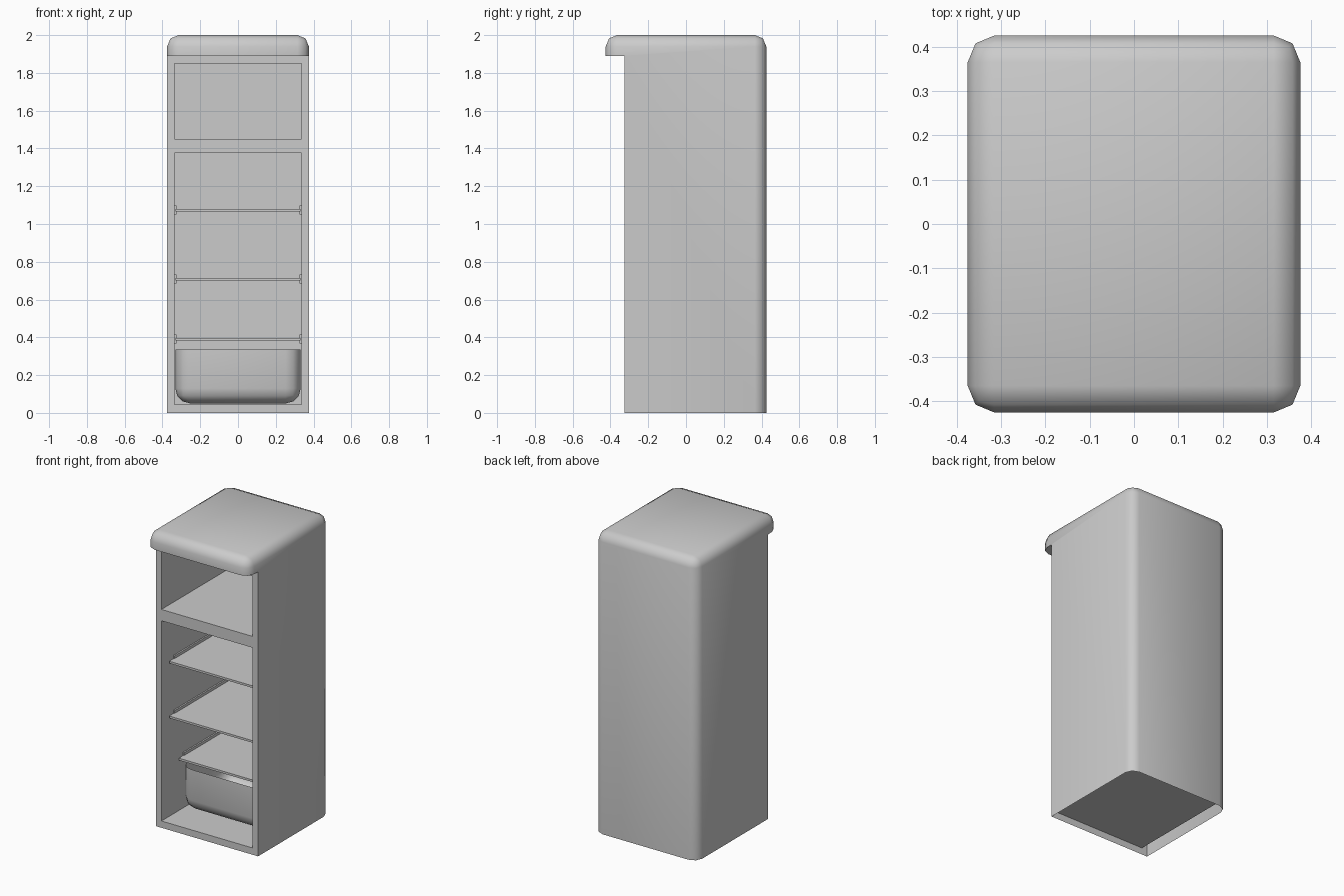
import bpy, bmesh

if "Cube" in bpy.data.objects:
    bpy.data.objects.remove(bpy.data.objects["Cube"])

W, YF, YB, YL = 0.375, -0.325, 0.425, -0.425   # half width, front, back, lid front
INX, INB = 0.335, 0.38                         # liner half width and back


def finish(name, bm, smooth=None, fix=True):
    if fix:
        bmesh.ops.recalc_face_normals(bm, faces=bm.faces)
    me = bpy.data.meshes.new(name)
    bm.to_mesh(me)
    bm.free()
    ob = bpy.data.objects.new(name, me)
    bpy.context.collection.objects.link(ob)
    if smooth:
        bpy.ops.object.select_all(action='DESELECT')
        ob.select_set(True)
        bpy.context.view_layer.objects.active = ob
        bpy.ops.object.shade_smooth_by_angle(angle=smooth)
    return ob


def add_box(bm, x0, x1, y0, y1, z0, z1):
    verts = bmesh.ops.create_cube(bm, size=1)['verts']
    for v in verts:
        v.co.x = x1 if v.co.x > 0 else x0
        v.co.y = y1 if v.co.y > 0 else y0
        v.co.z = z1 if v.co.z > 0 else z0
    return verts


def box(name, *b):
    bm = bmesh.new()
    add_box(bm, *b)
    return finish(name, bm)


# Outer cabinet: L-shaped side profile with an overhanging rounded lid
bm = bmesh.new()
profile = [(YF, 0), (YB, 0), (YB, 2), (YL, 2), (YL, 1.89), (YF, 1.89)]
face = bm.faces.new([bm.verts.new((-W, y, z)) for y, z in profile])
ext = bmesh.ops.extrude_face_region(bm, geom=[face])['geom']
bmesh.ops.translate(bm, vec=(2 * W, 0, 0),
                    verts=[g for g in ext if isinstance(g, bmesh.types.BMVert)])
bmesh.ops.recalc_face_normals(bm, faces=bm.faces)


def rounded(e):
    a, b = (v.co for v in e.verts)
    top = a.z > 1.99 and b.z > 1.99
    upright = abs(a.z - b.z) > 0.05 and (a.y > 0.4 or a.y < -0.4)
    return top or upright


bmesh.ops.bevel(bm, geom=[e for e in bm.edges if rounded(e)], offset=0.06,
                segments=2, profile=0.5, affect='EDGES', clamp_overlap=True)
bm.normal_update()
# The shell is open underneath and at the front
gone = [f for f in bm.faces if all(v.co.z < 0.001 for v in f.verts)
        or all(abs(v.co.y - YF) < 0.001 for v in f.verts)]
bmesh.ops.delete(bm, geom=gone, context='FACES')
finish("cabinet_shell", bm, 1.05)

# Front frame with two openings, each leading into a five-sided liner
bm = bmesh.new()
xs = [-W, -INX, INX, W]
zs = [0, 0.045, 1.375, 1.45, 1.85, 1.89]
for i in range(3):
    for k in range(5):
        if i == 1 and k in (1, 3):
            continue
        bm.faces.new([bm.verts.new((x, YF, z)) for x, z in (
            (xs[i], zs[k]), (xs[i + 1], zs[k]),
            (xs[i + 1], zs[k + 1]), (xs[i], zs[k + 1]))])
for z0, z1 in ((zs[1], zs[2]), (zs[3], zs[4])):
    verts = add_box(bm, -INX, INX, YF, INB, z0, z1)
    faces = {f for v in verts for f in v.link_faces}
    bmesh.ops.reverse_faces(bm, faces=list(faces))
    bmesh.ops.delete(bm, context='FACES_ONLY', geom=[
        f for f in faces if all(abs(v.co.y - YF) < 0.001 for v in f.verts)])
bmesh.ops.remove_doubles(bm, verts=bm.verts, dist=0.0005)
finish("frame_and_liner", bm, fix=False)

# Shelves resting on side rails
for n, (z, y) in enumerate(((1.072, -0.25), (0.708, -0.25), (0.39, -0.15)), 1):
    box(f"shelf_{n}", -0.33, 0.33, y, INB, z - 0.007, z + 0.007)
    for side, s in (("left", -1), ("right", 1)):
        a, b = sorted((s * 0.325, s * INX))
        box(f"shelf_{n}_rail_{side}", a, b, y + 0.05, INB, z - 0.023, z + 0.025)

# Open-topped drawer with rounded corners
bm = bmesh.new()
add_box(bm, -0.332, 0.332, -0.13, 0.37, 0.05, 0.335)
bmesh.ops.delete(bm, context='FACES_ONLY', geom=[
    f for f in bm.faces if all(v.co.z > 0.33 for v in f.verts)])
bmesh.ops.bevel(bm, geom=[e for e in bm.edges if not e.is_boundary],
                offset=0.08, segments=3, profile=0.5, affect='EDGES')
finish("drawer", bm, 1.05)
